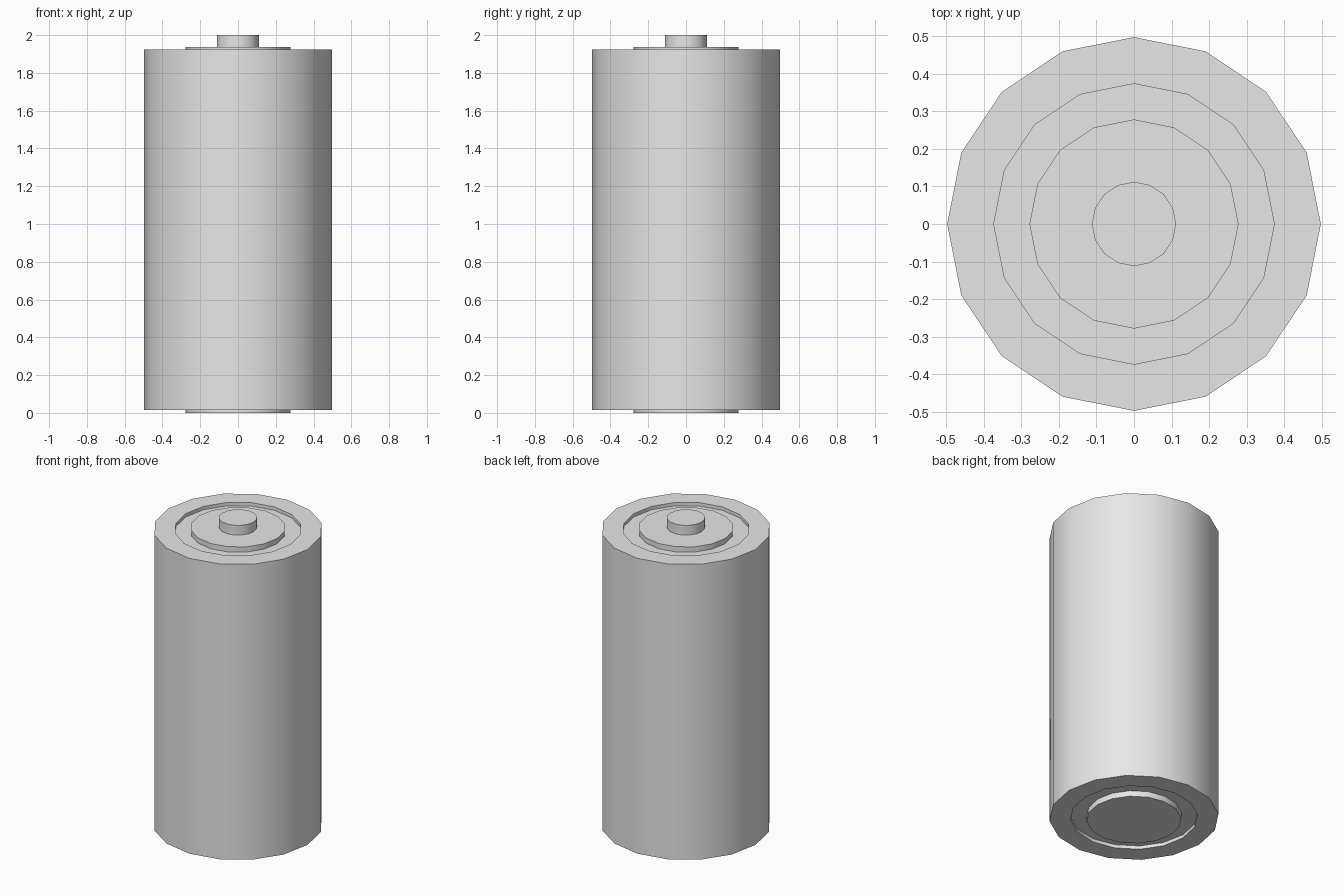
import bpy
import bmesh
from math import cos, sin, tau, radians

cube = bpy.data.objects.get("Cube")
if cube:
    bpy.data.objects.remove(cube, do_unlink=True)

SIDES = 16
CASE_R, RECESS_R, CAP_R, BUTTON_R = 0.497, 0.373, 0.278, 0.112
CASE_LOW, CASE_HIGH = 0.015, 1.925
CAP_TOP, TOP = 1.937, 2.0
DEPTH = 0.022

grey = bpy.data.materials.new("light_grey")
grey.use_nodes = True
colour = (0.8, 0.8, 0.8, 1)
grey.diffuse_color = colour
grey.node_tree.nodes["Principled BSDF"].inputs["Base Color"].default_value = colour


def lathe(name, profile):
    """Turn a bottom-to-top (radius, height) profile, closing both ends."""
    bm = bmesh.new()
    angles = [tau * i / SIDES for i in range(SIDES)]
    rings = [[bm.verts.new((r * cos(a), r * sin(a), z)) for a in angles]
             for r, z in profile]
    for low, high in zip(rings, rings[1:]):
        for i in range(SIDES):
            j = (i + 1) % SIDES
            bm.faces.new((low[i], low[j], high[j], high[i]))
    bm.faces.new(rings[0][::-1])
    bm.faces.new(rings[-1])
    bmesh.ops.recalc_face_normals(bm, faces=bm.faces)
    mesh = bpy.data.meshes.new(name)
    bm.to_mesh(mesh)
    bm.free()
    mesh.materials.append(grey)
    obj = bpy.data.objects.new(name, mesh)
    bpy.context.collection.objects.link(obj)
    bpy.ops.object.select_all(action='DESELECT')
    obj.select_set(True)
    bpy.context.view_layer.objects.active = obj
    bpy.ops.object.shade_smooth_by_angle(angle=radians(30))
    return obj


# Casing with a shallow round recess in each end
floor_low, floor_high = CASE_LOW + DEPTH, CASE_HIGH - DEPTH
lathe("casing", [(RECESS_R, floor_low), (RECESS_R, CASE_LOW),
                 (CASE_R, CASE_LOW), (CASE_R, CASE_HIGH),
                 (RECESS_R, CASE_HIGH), (RECESS_R, floor_high)])

# Contact plates standing in the recesses
lathe("bottom_contact", [(CAP_R, 0), (CAP_R, floor_low)])
lathe("top_contact", [(CAP_R, floor_high), (CAP_R, CAP_TOP)])

# Raised terminal button
lathe("terminal_button", [(BUTTON_R, CAP_TOP), (BUTTON_R, TOP)])
